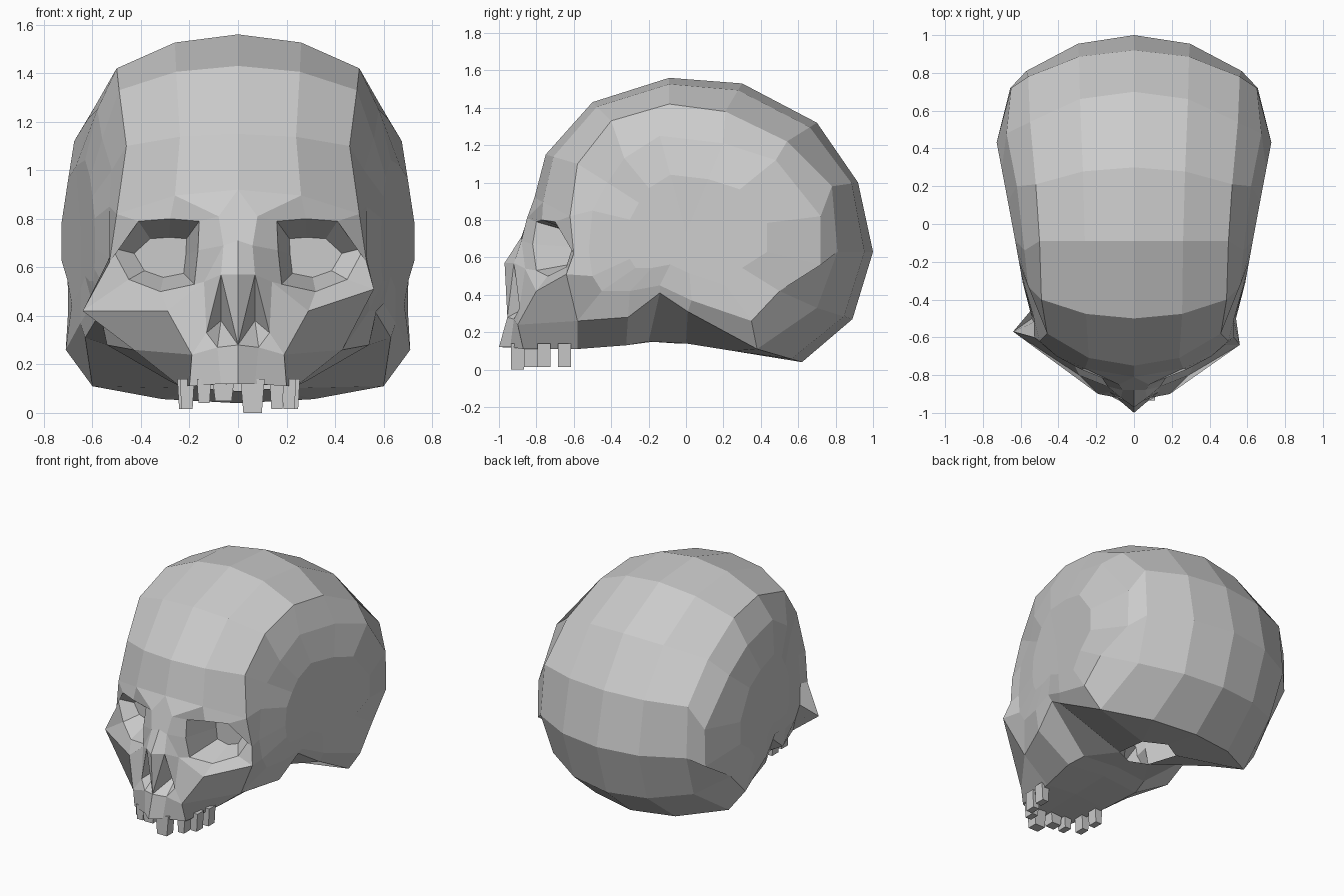
import bpy
import bmesh
from mathutils import Vector

default_cube = bpy.data.objects.get("Cube")
if default_cube:
    bpy.data.objects.remove(default_cube, do_unlink=True)

bone = bpy.data.materials.new("bone grey")
bone.use_nodes = True
bone_colour = (0.6, 0.6, 0.6, 1)
bone.diffuse_color = bone_colour
bone.node_tree.nodes["Principled BSDF"].inputs["Base Color"].default_value = bone_colour


def points(*rows):
    return [Vector(row) for row in rows]


class Shell:
    """Collects faces that share corner positions, one half at a time."""

    def __init__(self):
        self.mesh = bmesh.new()
        self.corners = {}
        self.side = 1

    def corner(self, place):
        key = (round(place.x * self.side, 4) + 0.0, round(place.y, 4), round(place.z, 4))
        if key not in self.corners:
            self.corners[key] = self.mesh.verts.new(key)
        return self.corners[key]

    def face(self, *places):
        loop = list(dict.fromkeys(self.corner(place) for place in places))
        if len(loop) > 2 and not self.mesh.faces.get(loop):
            self.mesh.faces.new(loop)

    def strip(self, first, second, closed=False, skip=()):
        count = len(first)
        for i in range(count if closed else count - 1):
            j = (i + 1) % count
            if i not in skip:
                self.face(first[i], first[j], second[j], second[i])

    def finish(self, name):
        bmesh.ops.recalc_face_normals(self.mesh, faces=self.mesh.faces)
        data = bpy.data.meshes.new(name)
        self.mesh.to_mesh(data)
        self.mesh.free()
        data.materials.append(bone)
        item = bpy.data.objects.new(name, data)
        bpy.context.collection.objects.link(item)
        return item


# Midline of the cranium, from the forehead over the crown to the nape
midline = points(
    (0, -.81, .92), (0, -.75, 1.15), (0, -.5, 1.43), (0, -.09, 1.56), (0, .3, 1.53),
    (0, .7, 1.32), (0, .92, 1), (0, 1, .63), (0, .89, .27), (0, .62, .04))

# Ridge where the crown turns into the side wall, same stations
ridge = points(
    (.5, -.62, .82), (.46, -.58, 1.1), (.49, -.4, 1.33), (.5, -.09, 1.42), (.52, .21, 1.38),
    (.55, .54, 1.22), (.56, .78, .98), (.57, .81, .63), (.55, .7, .33), (.6, .38, .11))

# Lower edge of the side wall, from the ear forward to the jaw
wall_edge = points((.63, .01, .31), (.57, -.14, .41), (.54, -.31, .28), (.43, -.58, .26))
temple = Vector((.53, -.6, .62))

# Ring inside the ridge on the side wall
side_ring = points(
    (.53, -.5, .85), (.52, -.42, 1), (.56, -.33, 1.13), (.58, -.14, 1.25), (.62, .2, 1.21),
    (.675, .48, 1.12), (.65, .72, .82), (.655, .72, .56), (.7, .5, .42), (.71, .35, .26),
    (.65, .03, .37), (.6, -.14, .45), (.57, -.3, .42), (.54, -.45, .42), (.54, -.5, .5),
    (.53, -.52, .64))
side_centre = Vector((.645, 0, .73))


def bulge(place):
    """Inner side ring: halfway to the centre, following the widening head."""
    p = place.lerp(side_centre, .4)
    p.x = .645 + p.y * (.19 if p.y > 0 else .18)
    return p


# Eye rim and the face points around it, clockwise from the nose
eye_rim = points(
    (.16, -.8, .79), (.28, -.77, .8), (.41, -.7, .79), (.52, -.6, .68),
    (.45, -.64, .55), (.32, -.74, .5), (.18, -.8, .53), (.165, -.82, .67))
brow_inner = Vector((.08, -.85, .81))
cheek_front, nose_side, nose_root = points((.29, -.8, .42), (.14, -.86, .54), (.06, -.88, .69))

# Nose and upper jaw
bridge, nose_tip, spine = points((0, -.88, .71), (0, -.97, .57), (0, -.955, .28))
nasal_edge, hole_outer, hole_low, hole_deep = points(
    (.07, -.92, .57), (.13, -.89, .33), (.085, -.92, .27), (.07, -.76, .38))
jaw_corner, gum_mid, gum_front, gum_side = points(
    (.19, -.9, .24), (0, -1, .12), (.07, -.94, .12), (.2, -.87, .11))

# Underside columns: midline and inner
base_mid = points((0, .34, .09), (0, -.05, .14), (0, -.17, .15), (0, -.3, .14), (0, -.58, .13))
base_inner = points((.14, .25, .1), (.12, 0, .14), (.25, -.2, .15), (.28, -.32, .13), (.24, -.58, .11))

skull = Shell()
cheeks = {1: Vector((.56, -.64, .51)), -1: Vector((.64, -.57, .42))}
for side, cheek in cheeks.items():
    skull.side = side

    # Crown: two strips between midline and ridge
    shoulder = []
    for m, r in zip(midline, ridge):
        p = m.lerp(r, .24)
        p.x = r.x * .52
        shoulder.append(p)
    skull.strip(midline, shoulder)
    skull.strip(shoulder, ridge)

    # Side wall: rings closing on a centre point
    outer = ridge + wall_edge + [cheek, temple]
    inner = [bulge(p) for p in side_ring]
    skull.strip(outer, side_ring, closed=True)
    skull.strip(side_ring, inner, closed=True)
    skull.strip(inner, [side_centre] * len(inner), closed=True)

    # Underside with the spinal opening left open
    rows = [[midline[-1], shoulder[-1], ridge[-1]]]
    rows += [list(r) for r in zip(base_mid, base_inner, [ridge[-1]] + wall_edge)]
    for i in range(len(rows) - 1):
        skull.strip(rows[i], rows[i + 1], skip=(0,) if i == 1 else ())
    skull.face(base_mid[-1], base_inner[-1], gum_side, gum_front, gum_mid)

    # Eye surround and recessed socket
    surround = [brow_inner, shoulder[0], ridge[0], temple, cheek, cheek_front, nose_side, nose_root]
    skull.strip(surround, eye_rim, closed=True)
    socket = [Vector((.29 + (p.x - .29) * .6, -.55, .63 + (p.z - .63) * .55)) for p in eye_rim]
    skull.strip(eye_rim, socket, closed=True)
    skull.face(*socket)

    # Nose bridge and nose opening
    skull.face(midline[0], brow_inner, shoulder[0])
    skull.face(midline[0], bridge, nose_root, brow_inner)
    skull.face(bridge, nose_tip, nasal_edge, nose_root)
    skull.face(nose_root, nasal_edge, nose_side)
    skull.face(nose_tip, spine, nasal_edge)
    opening = [nasal_edge, hole_outer, hole_low, spine]
    skull.strip(opening, [hole_deep] * len(opening), closed=True)

    # Upper jaw
    skull.face(nose_side, nasal_edge, hole_outer)
    skull.face(cheek_front, nose_side, hole_outer, jaw_corner)
    skull.face(hole_outer, hole_low, jaw_corner)
    skull.face(spine, gum_mid, gum_front, hole_low)
    skull.face(hole_low, gum_front, gum_side, jaw_corner)
    skull.face(jaw_corner, gum_side, base_inner[-1], wall_edge[-1])
    skull.face(cheek, cheek_front, jaw_corner, wall_edge[-1])
skull.finish("skull")


# Teeth: tapered blocks hanging from the gum
def tooth(name, x, y, width, bottom):
    block = Shell()
    rings = []
    for z, half in ((.14, width / 2), (bottom, width * .38)):
        rings.append(points(*((x + a * half, y + b * .035, z)
                              for a, b in ((-1, -1), (1, -1), (1, 1), (-1, 1)))))
    block.strip(*rings, closed=True)
    for ring in rings:
        block.face(*ring)
    block.finish(name)


tooth("front_tooth_left", .06, -.9, .1, 0)
tooth("front_tooth_right", -.06, -.88, .09, .05)
for i, (x, y) in enumerate(((.16, -.83), (.21, -.76), (.225, -.65))):
    tooth(f"left_tooth_{i}", x, y, .06, .015)
for i, (x, y) in enumerate(((-.14, -.86), (-.21, -.77), (-.22, -.65))):
    tooth(f"right_tooth_{i}", x, y, .06, .015 if i else .04)
